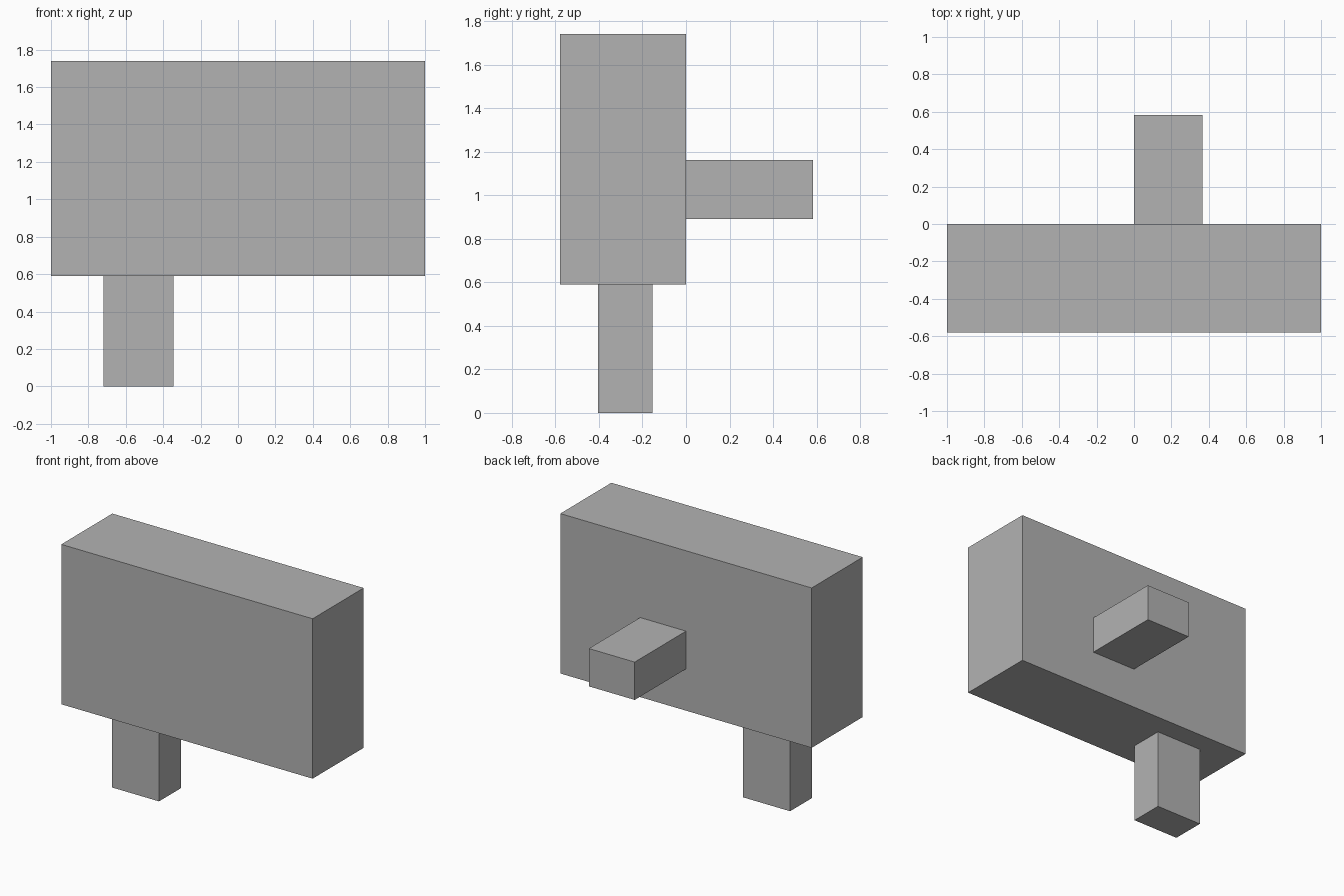
import bpy
from mathutils import Vector

cube = bpy.data.objects.get("Cube")
if cube:
    bpy.data.objects.remove(cube, do_unlink=True)

# Single plain grey material
grey = bpy.data.materials.new("plain_grey")
grey.use_nodes = True
colour = (0.45, 0.45, 0.45, 1)
grey.diffuse_color = colour
grey.node_tree.nodes["Principled BSDF"].inputs["Base Color"].default_value = colour


def box(name, low, high):
    """Add a flat-faced box spanning two opposite corners."""
    low, high = Vector(low), Vector(high)
    bpy.ops.mesh.primitive_cube_add(size=1, location=(low + high) / 2)
    part = bpy.context.object
    part.name = name
    part.scale = high - low
    bpy.ops.object.transform_apply(location=False, rotation=False, scale=True)
    part.data.materials.append(grey)
    return part


# Wide main block, off-centre leg below, and peg on the back
box("main_block", (-1, -0.58, 0.59), (1, 0, 1.74))
box("support_leg", (-0.72, -0.405, 0), (-0.345, -0.155, 0.59))
box("rear_peg", (0, 0, 0.89), (0.365, 0.583, 1.162))
